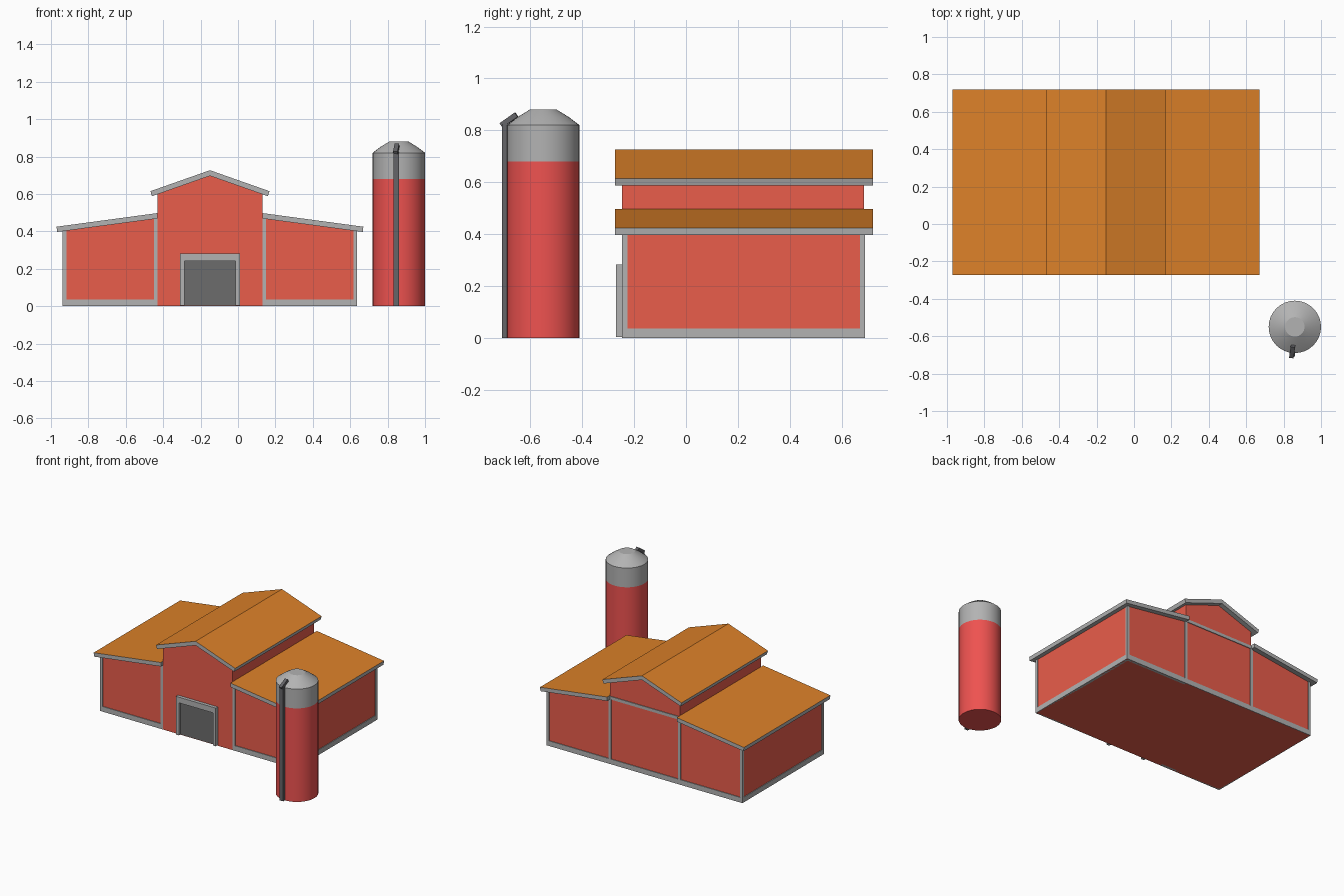
import bpy, bmesh, math
from mathutils import Vector, Matrix

if "Cube" in bpy.data.objects:
    bpy.data.objects.remove(bpy.data.objects["Cube"])


def material(name, rgb):
    m = bpy.data.materials.new(name)
    m.diffuse_color = (*rgb, 1)
    m.use_nodes = True
    m.node_tree.nodes["Principled BSDF"].inputs["Base Color"].default_value = m.diffuse_color
    return m


RED = material("barn_red", (0.82, 0.11, 0.07))
SILO_RED = material("silo_red", (0.86, 0.085, 0.08))
BROWN = material("roof_brown", (0.72, 0.22, 0.022))
DARK = material("door_grey", (0.15, 0.15, 0.15))
PIPE = material("pipe_grey", (0.13, 0.13, 0.14))


def finish(name, bm, *mats):
    bmesh.ops.recalc_face_normals(bm, faces=bm.faces)
    me = bpy.data.meshes.new(name)
    bm.to_mesh(me)
    bm.free()
    for m in mats:
        me.materials.append(m)
    ob = bpy.data.objects.new(name, me)
    bpy.context.collection.objects.link(ob)
    return ob


def prism(name, pts, y0, y1, *mats):
    """Extrude an x-z outline along y; upward faces take the second slot."""
    bm = bmesh.new()
    face = bm.faces.new([bm.verts.new((x, y0, z)) for x, z in pts])
    ext = bmesh.ops.extrude_face_region(bm, geom=[face])
    bmesh.ops.translate(bm, vec=(0, y1 - y0, 0),
                        verts=[v for v in ext["geom"] if isinstance(v, bmesh.types.BMVert)])
    bmesh.ops.recalc_face_normals(bm, faces=bm.faces)
    if len(mats) > 1:
        for f in bm.faces:
            f.material_index = int(f.normal.z > 0.5)
    return finish(name, bm, *mats)


def boxes(name, extents, *mats):
    """One object from boxes given as x0, x1, y0, y1, z0, z1."""
    bm = bmesh.new()
    for x0, x1, y0, y1, z0, z1 in extents:
        mat = Matrix.Translation(((x0 + x1) / 2, (y0 + y1) / 2, (z0 + z1) / 2)) \
            @ Matrix.Diagonal((x1 - x0, y1 - y0, z1 - z0, 1))
        bmesh.ops.create_cube(bm, size=1, matrix=mat)
    return finish(name, bm, *mats)


def lathe(name, profile, centre, sides, *mats):
    bm = bmesh.new()
    rings = [[bm.verts.new((centre[0] + r * math.cos(2 * math.pi * i / sides),
                            centre[1] + r * math.sin(2 * math.pi * i / sides), z))
              for i in range(sides)] for r, z in profile]
    for a, b in zip(rings, rings[1:]):
        for i in range(sides):
            j = (i + 1) % sides
            bm.faces.new((a[i], a[j], b[j], b[i]))
    bm.faces.new(rings[0])
    bm.faces.new(rings[-1])
    ob = finish(name, bm, *mats)
    bpy.context.view_layer.objects.active = ob
    ob.select_set(True)
    bpy.ops.object.shade_smooth_by_angle(angle=math.radians(30))
    ob.select_set(False)
    return ob


CX = -0.15                    # barn centre line
FRONT, BACK = -0.246, 0.69    # outer faces of the trim
P = 0.005                     # trim projection
RY0, RY1 = -0.273, 0.72       # roof ends
GREY = material("trim_grey", (0.45, 0.45, 0.45))

# Central hall with gable
prism("hall_walls", [(CX - 0.28, 0), (CX + 0.28, 0), (CX + 0.28, 0.602),
                     (CX, 0.70), (CX - 0.28, 0.602)], FRONT, BACK - P, RED)
prism("hall_roof", [(CX - 0.31, 0.588), (CX, 0.697), (CX + 0.31, 0.588),
                    (CX + 0.318, 0.615), (CX, 0.727), (CX - 0.318, 0.615)],
      RY0, RY1, GREY, BROWN)

# Side wings, mirrored about the centre line
for side, s in (("left", -1), ("right", 1)):
    def X(d):
        return CX + s * d
    prism(side + "_wing_walls", [(X(0.275), 0), (X(0.782), 0), (X(0.782), 0.41),
                                 (X(0.275), 0.475)], FRONT + P, BACK - P, RED)
    prism(side + "_wing_roof", [(X(0.28), 0.469), (X(0.817), 0.397), (X(0.82), 0.425),
                                (X(0.28), 0.498)], RY0, RY1, GREY, BROWN)

    def bx(a, b):
        return tuple(sorted((X(a), X(b))))
    boxes(side + "_wing_trim", [
        (*bx(0.767, 0.787), FRONT, FRONT + 0.02, 0, 0.412),      # front corner
        (*bx(0.767, 0.787), BACK - 0.02, BACK, 0, 0.412),        # back corner
        (*bx(0.28, 0.30), FRONT, FRONT + 0.02, 0, 0.475),        # front inner post
        (*bx(0.27, 0.29), BACK - 0.02, BACK, 0, 0.475),          # back inner post
        (*bx(0.30, 0.767), FRONT, FRONT + 0.02, 0, 0.037),       # front skirting
        (*bx(0.767, 0.787), FRONT + 0.02, BACK - 0.02, 0, 0.037),  # side skirting
        (*bx(0.29, 0.767), BACK - 0.02, BACK, 0, 0.037),         # back skirting
    ], GREY)

# Trim across the back of the hall
boxes("hall_back_trim", [
    (CX - 0.27, CX + 0.27, BACK - 0.02, BACK, 0, 0.037),
    (CX - 0.28, CX + 0.28, BACK - 0.02, BACK, 0.47, 0.492)], GREY)

# Door and its frame
boxes("door_frame", [
    (CX - 0.16, CX - 0.136, -0.27, FRONT + P, 0.005, 0.242),
    (CX + 0.136, CX + 0.16, -0.27, FRONT + P, 0.005, 0.242),
    (CX - 0.16, CX + 0.16, -0.27, FRONT + P, 0.242, 0.283)], GREY)
boxes("door", [(CX - 0.136, CX + 0.136, FRONT - 0.004, FRONT + P, 0.005, 0.242)], DARK)

# Silo
SX, SY, R = 0.86, -0.55, 0.14
lathe("silo_body", [(R, 0), (R, 0.68)], (SX, SY), 32, SILO_RED)
lathe("silo_cap", [(R, 0.68), (R, 0.82), (0.098, 0.852), (0.052, 0.88)], (SX, SY), 32, GREY)

# Filler pipe up the silo and its angled spout
boxes("silo_pipe", [(0.832, 0.86, -0.709, -0.685, 0, 0.825)], PIPE)
bm = bmesh.new()
bmesh.ops.create_cube(bm, size=1, matrix=Matrix.Translation((0.846, -0.682, 0.84))
                      @ Matrix.Rotation(math.radians(-8), 4, "Z")
                      @ Matrix.Rotation(math.radians(35), 4, "X")
                      @ Matrix.Diagonal((0.024, 0.072, 0.02, 1)))
finish("silo_spout", bm, PIPE)
